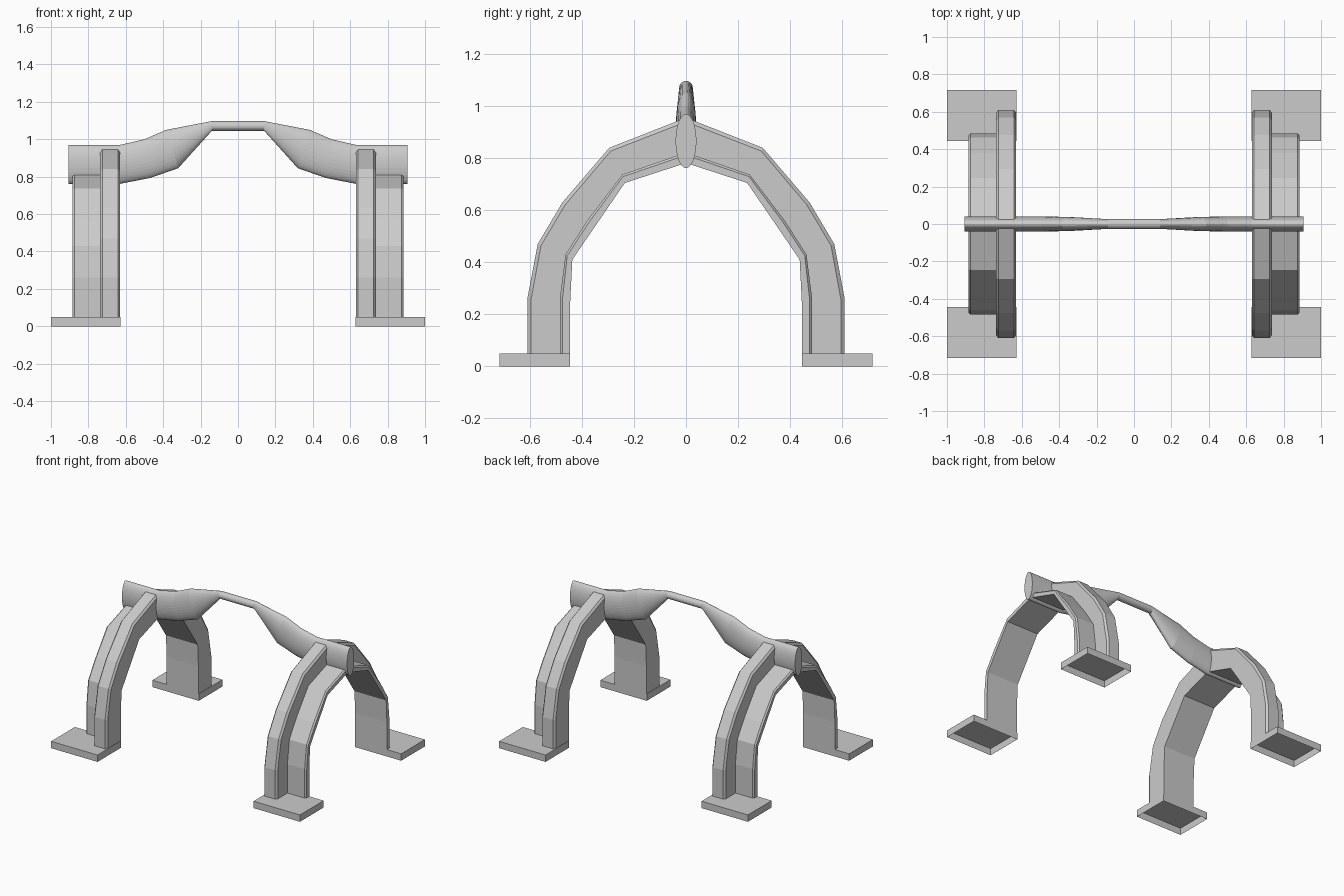
import bpy, bmesh, math
from mathutils import Vector

if "Cube" in bpy.data.objects:
    bpy.data.objects.remove(bpy.data.objects["Cube"])


def skin(name, rings, cap_start=True, cap_end=True):
    """Join a row of equal-sized vertex rings into one closed tube."""
    bm = bmesh.new()
    loops = [[bm.verts.new(p) for p in r] for r in rings]
    n = len(loops[0])
    for a, b in zip(loops, loops[1:]):
        for i in range(n):
            j = (i + 1) % n
            bm.faces.new((a[i], a[j], b[j], b[i]))
    if cap_start:
        bm.faces.new(loops[0][::-1])
    if cap_end:
        bm.faces.new(loops[-1])
    bmesh.ops.recalc_face_normals(bm, faces=bm.faces[:])
    me = bpy.data.meshes.new(name)
    bm.to_mesh(me)
    bm.free()
    ob = bpy.data.objects.new(name, me)
    bpy.context.collection.objects.link(ob)
    return ob


def mirror_four(ob):
    m = ob.modifiers.new("mirror", 'MIRROR')
    m.use_axis = (True, True, False)
    m.use_mirror_merge = False


# Spine beam: elliptical rings given as top x, top z, bottom x, bottom z, half width
half = [(.14, 1.097, .14, 1.045, .026),
        (.385, 1.05, .32, .845, .038),
        (.50, 1.0, .47, .793, .04),
        (.63, .97, .63, .762, .04),
        (.905, .97, .905, .762, .04)]
stations = [(-a, b, -c, d, w) for a, b, c, d, w in reversed(half)] + half
rings = []
for tx, tz, bx, bz, w in stations:
    mid = Vector(((tx + bx) / 2, 0, (tz + bz) / 2))
    up = Vector(((tx - bx) / 2, 0, (tz - bz) / 2))
    rings.append([mid + up * math.cos(a) + Vector((0, w * math.sin(a), 0))
                  for a in (2 * math.pi * k / 32 for k in range(32))])
skin("spine_beam", rings)

# Arched leg: inner surface, panel outer surface and rib outer surface as (y, z)
path = [((.445, .05), (.485, .05), (.61, .05)),
        ((.445, .25), (.485, .26), (.61, .26)),
        ((.437, .41), (.463, .43), (.57, .47)),
        ((.355, .53), (.380, .56), (.475, .63)),
        ((.235, .705), (.245, .737), (.295, .84)),
        ((.02, .775), (.02, .815), (.02, .948))]
# L-shaped section as (x, level): 0 inner, 1 panel outer, 2 rib outer
section = [(.63, 0), (.885, 0), (.885, .75), (.875, 1), (.737, 1),
           (.737, 1.88), (.725, 2), (.642, 2), (.63, 1.88)]
rings = []
for stop in path:
    p = [Vector((0, y, z)) for y, z in stop]
    ring = []
    for x, t in section:
        v = p[0].lerp(p[1], t) if t <= 1 else p[1].lerp(p[2], t - 1)
        ring.append((x, v.y, v.z))
    rings.append(ring)
mirror_four(skin("arched_legs", rings, cap_start=False))

# Foot plates: shallow boxes open underneath
foot = [[(x, y, z) for x, y in ((.627, .445), (1, .445), (1, .717), (.627, .717))]
        for z in (0, .05)]
mirror_four(skin("foot_plates", foot, cap_start=False))
